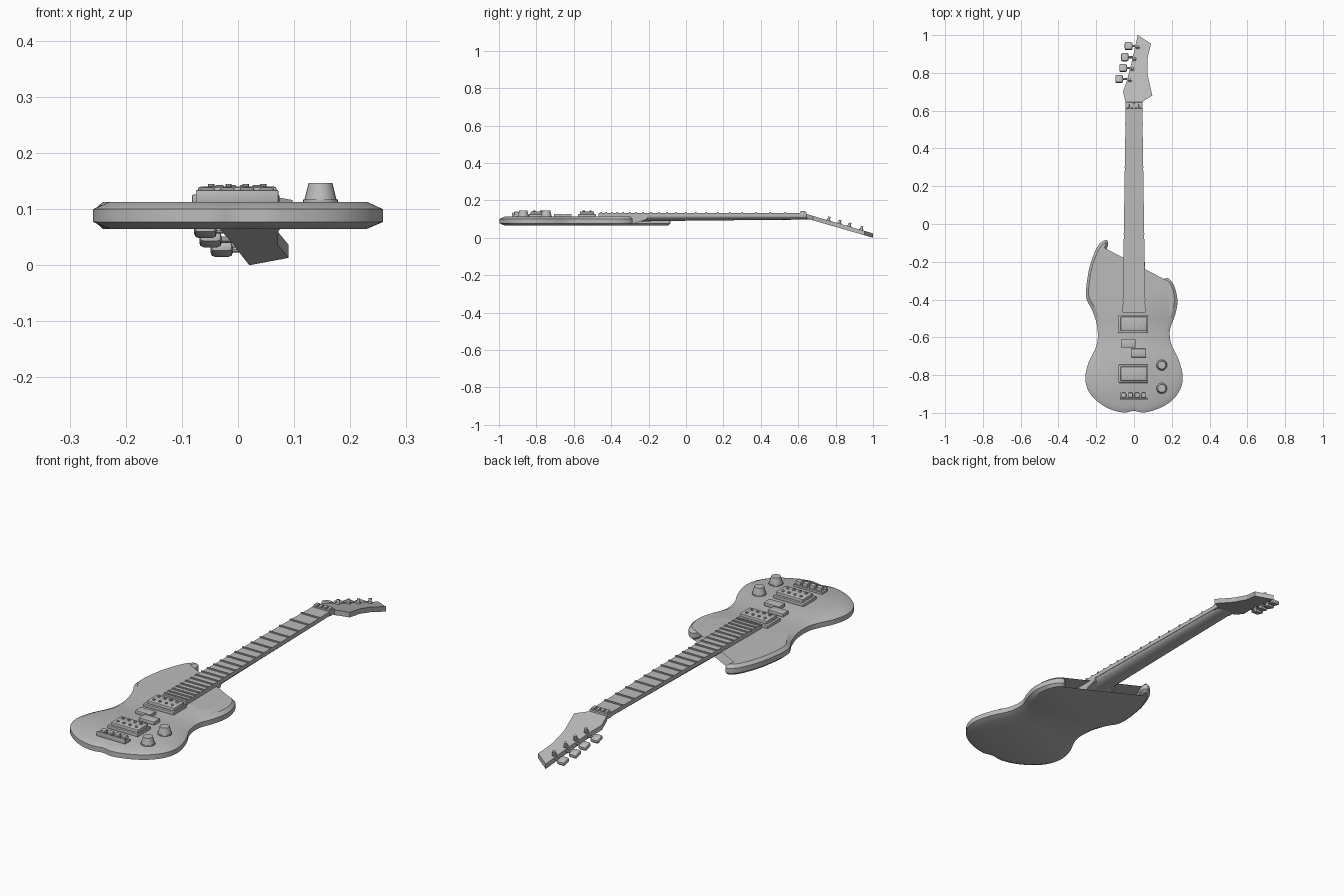
import bpy, bmesh, math
from mathutils import Vector, Matrix

if "Cube" in bpy.data.objects:
    bpy.data.objects.remove(bpy.data.objects["Cube"], do_unlink=True)

grey = bpy.data.materials.new("plain grey")
grey.use_nodes = True
GREY = (0.5, 0.5, 0.5, 1)
grey.diffuse_color = GREY
grey.node_tree.nodes["Principled BSDF"].inputs["Base Color"].default_value = GREY


def finish(bm, name, smooth=None):
    bmesh.ops.recalc_face_normals(bm, faces=bm.faces)
    mesh = bpy.data.meshes.new(name)
    bm.to_mesh(mesh)
    bm.free()
    mesh.materials.append(grey)
    ob = bpy.data.objects.new(name, mesh)
    bpy.context.collection.objects.link(ob)
    if smooth:
        bpy.ops.object.select_all(action='DESELECT')
        ob.select_set(True)
        bpy.context.view_layer.objects.active = ob
        bpy.ops.object.shade_smooth_by_angle(angle=math.radians(smooth))
    return ob


def loft(name, rings, smooth=None):
    """Skin a list of equal-length closed rings and cap both ends."""
    bm = bmesh.new()
    vs = [[bm.verts.new(p) for p in r] for r in rings]
    n = len(rings[0])
    for a, b in zip(vs, vs[1:]):
        for i in range(n):
            j = (i + 1) % n
            bm.faces.new((a[i], a[j], b[j], b[i]))
    caps = [bm.faces.new(vs[0]), bm.faces.new(vs[-1])]
    bmesh.ops.triangulate(bm, faces=caps)
    return finish(bm, name, smooth)


def box(name, x, y, z, bevel=0.0, tilt=0.0):
    """Box from (min, max) ranges, optionally bevelled and tilted about x."""
    bm = bmesh.new()
    bmesh.ops.create_cube(bm, size=1)
    bmesh.ops.scale(bm, vec=(x[1] - x[0], y[1] - y[0], z[1] - z[0]), verts=bm.verts)
    if bevel:
        bmesh.ops.bevel(bm, geom=bm.edges[:], offset=bevel, segments=2,
                        profile=0.5, affect='EDGES')
    centre = Vector((sum(x) / 2, sum(y) / 2, sum(z) / 2))
    bm.transform(Matrix.Translation(centre) @ Matrix.Rotation(tilt, 4, 'X'))
    return finish(bm, name, 35 if bevel else None)


def cone(name, centre, r1, r2, depth, rot=None, segments=20):
    bm = bmesh.new()
    bmesh.ops.create_cone(bm, cap_ends=True, segments=segments,
                          radius1=r1, radius2=r2, depth=depth)
    bm.transform(Matrix.Translation(centre) @ (rot or Matrix.Identity(4)))
    return finish(bm, name, 35)


def spline(pts, steps=4):
    """Closed Catmull-Rom curve through the points."""
    out, n = [], len(pts)
    for i in range(n):
        a, b, c, d = (Vector(pts[(i + k) % n]) for k in (-1, 0, 1, 2))
        for s in range(steps):
            t = s / steps
            out.append(0.5 * (2 * b + (c - a) * t + (2 * a - 5 * b + 4 * c - d) * t * t
                              + (3 * b - a - 3 * c + d) * t ** 3))
    return out


# Body: double-cutaway outline with chamfered rims
outline = [(-.155, -.085), (-.19, -.115), (-.222, -.185), (-.243, -.265), (-.254, -.385),
           (-.222, -.455), (-.197, -.53), (-.192, -.61), (-.207, -.665), (-.243, -.74),
           (-.258, -.82), (-.235, -.895), (-.18, -.95), (-.115, -.985), (-.05, -.998),
           (0, -.99), (.055, -.998), (.135, -.975), (.2, -.935), (.245, -.875),
           (.258, -.805), (.235, -.715), (.197, -.635), (.19, -.56), (.215, -.49),
           (.23, -.42), (.222, -.355), (.2, -.305), (.17, -.285), (.147, -.31),
           (.148, -.35), (.162, -.39), (.152, -.43), (.115, -.447), (.07, -.435),
           (0, -.41), (-.055, -.393), (-.1, -.37), (-.147, -.335), (-.173, -.29),
           (-.18, -.23), (-.165, -.175), (-.14, -.12), (-.138, -.092)]
rim = spline(outline)
inner = []
for i, p in enumerate(rim):
    t = (rim[(i + 1) % len(rim)] - rim[i - 1]).normalized()
    k = min(1, max(0, (-.35 - p.y) / .25))
    w = .013 + .015 * k
    if -.06 < p.x < .1 and -.46 < p.y < -.38:
        w = .004
    inner.append(p + Vector((-t.y, t.x)) * w)
loft("body", [[(p.x, p.y, z) for p in ring] for ring, z in
              ((inner, .065), (rim, .077), (rim, .1), (inner, .113))], 30)


# Neck: rounded back, flat fretboard, sloped heel
def half_width(y):
    return .044 + (.62 - y) / 1.09 * .016


def neck_ring(y, low):
    w = half_width(y) - .001
    return [(w * math.cos(a), y, .118 - (.118 - low) * math.sin(a))
            for a in (math.pi * i / 12 for i in range(13))]


loft("neck_back", [neck_ring(y, z) for y, z in
                   ((-.44, .085), (-.2, .088), (.07, .092), (.55, .096), (.66, .098))], 35)
loft("fretboard", [[(-w, y, .113), (w, y, .113), (w, y, .132), (-w, y, .132)]
                   for y in (-.468, .625) for w in (half_width(y),)])
loft("neck_heel", [[(s, -.46, .067), (s, -.3, .07), (s, -.21, .098), (s, -.2, .116),
                    (s, -.46, .116)] for s in (-.057, .057)])

# Frets at equal-tempered spacing
for i in range(1, 22):
    y = .615 - 1.52 * (1 - 2 ** (-i / 12))
    w = half_width(y) + .001
    box(f"fret_{i}", (-w, w), (y - .004, y + .004), (.128, .1365))

# Nut with string clamps
box("nut", (-.046, .046), (.608, .645), (.11, .135), .003)
for i in range(4):
    x = -.033 + .022 * i
    box(f"nut_clamp_{i + 1}", (x - .008, x + .008), (.612, .638), (.13, .143), .003)


# Headstock, tilted back
def head_z(y):
    return .125 - .29 * (y - .65)


head = [(-.045, .645), (-.058, .7), (-.036, .765), (-.014, .85), (.002, .92), (.02, 1.0),
        (.09, .955), (.071, .875), (.072, .79), (.097, .68), (.06, .658), (.045, .645)]
loft("headstock", [[(x, y, head_z(y) + dz) for x, y in head] for dz in (-.0235, 0)])

# Tuners: post, collar, shaft and button
TILT = -math.atan(.29)
lean = Matrix.Rotation(TILT, 4, 'X')
sideways = Matrix.Rotation(math.pi / 2, 4, 'Y')
posts = [(.02, .937), (.005, .873), (-.008, .82), (-.022, .762)]
buttons = [(-.027, .942), (-.047, .883), (-.056, .826), (-.077, .768)]
for i, ((px, py), (bx, by)) in enumerate(zip(posts, buttons), 1):
    cone(f"tuner_collar_{i}", (px, py, head_z(py) + .002), .011, .011, .008, lean, 12)
    cone(f"tuner_post_{i}", (px, py + .002, head_z(py) + .01), .007, .007, .02, lean, 12)
    z = head_z(by) - .012
    length = px - bx
    cone(f"tuner_shaft_{i}", ((px + bx) / 2, by, z), .006, .006, length, sideways, 10)
    box(f"tuner_button_{i}", (bx - .022, bx + .018), (by - .022, by + .022),
        (z - .01, z + .01), .008, TILT)

# Pickups: ring, cover and pole screws
for name, y in (("neck", -.529), ("bridge", -.793)):
    box(f"{name}_pickup_ring", (-.082, .074), (y - .048, y + .048), (.11, .126), .003)
    box(f"{name}_pickup_cover", (-.071, .069), (y - .038, y + .038), (.12, .14), .004)
    for i in range(4):
        for row in (-.018, .018):
            cone(f"{name}_pickup_pole_{i + 1}", (-.048 + .031 * i, y + row, .141),
                 .006, .006, .008, None, 10)

# Small middle blocks
box("middle_block_a", (-.07, .008), (-.655, -.611), (.11, .128), .003)
box("middle_block_b", (-.016, .064), (-.706, -.66), (.11, .128), .003)

# Bridge with saddles
box("bridge_plate", (-.075, .072), (-.927, -.89), (.11, .122), .002)
box("bridge_lip", (-.075, .072), (-.93, -.922), (.11, .134), .002)
for i in range(4):
    x = -.054 + .035 * i
    box(f"bridge_saddle_{i + 1}", (x - .013, x + .013), (-.919, -.893), (.118, .139), .004)

# Control knobs
for i, y in enumerate((-.747, -.87), 1):
    cone(f"knob_skirt_{i}", (.147, y, .1145), .031, .031, .005, None, 24)
    cone(f"knob_{i}", (.147, y, .131), .029, .021, .032, None, 24)
